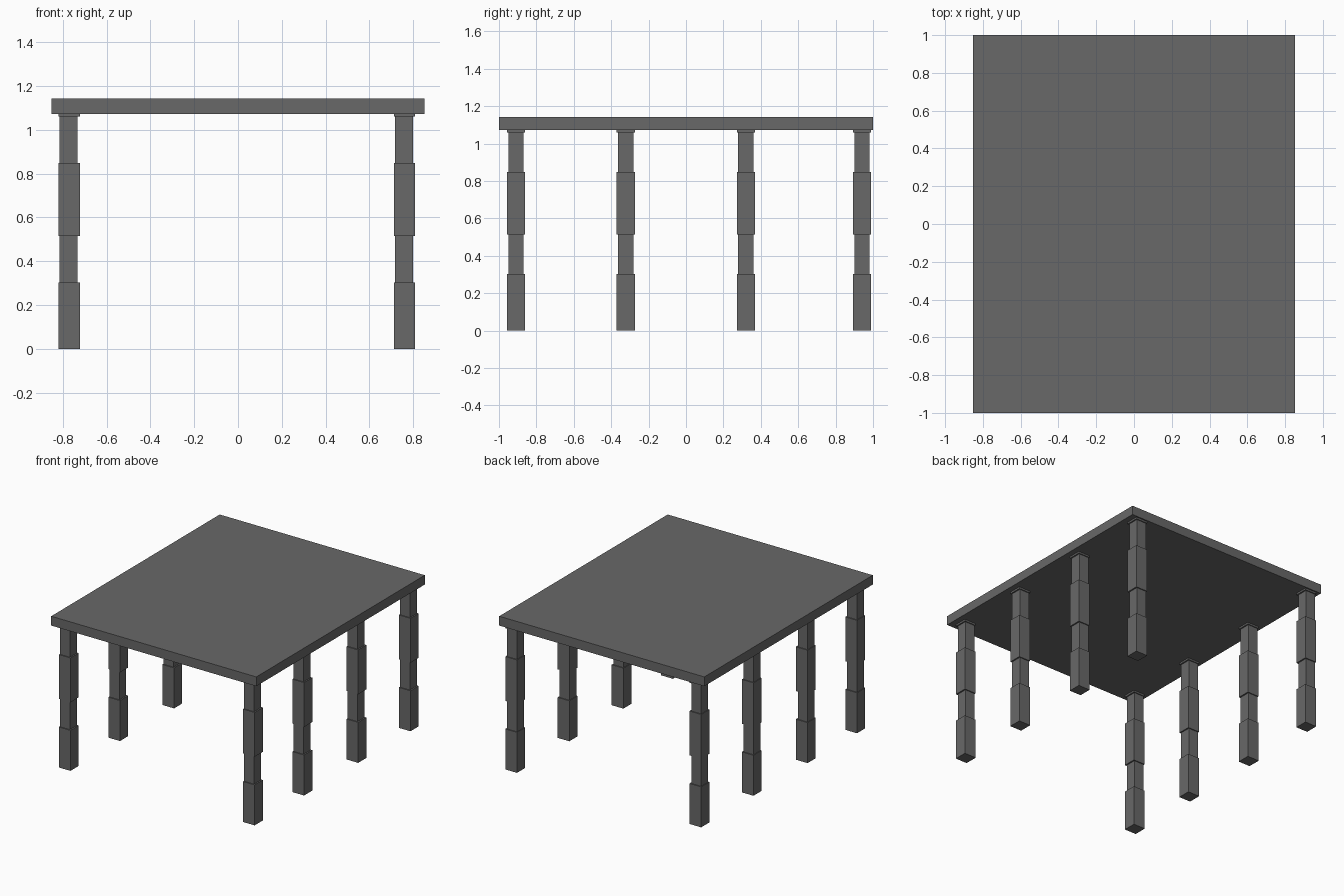
import bpy
import bmesh

if "Cube" in bpy.data.objects:
    bpy.data.objects.remove(bpy.data.objects["Cube"])

# single dark grey for the whole table
grey = bpy.data.materials.new("dark_grey")
grey.diffuse_color = (0.138, 0.138, 0.138, 1.0)
grey.use_nodes = True
grey.node_tree.nodes["Principled BSDF"].inputs["Base Color"].default_value = grey.diffuse_color


def finish(name, bm):
    bmesh.ops.recalc_face_normals(bm, faces=bm.faces)
    mesh = bpy.data.meshes.new(name)
    bm.to_mesh(mesh)
    bm.free()
    mesh.materials.append(grey)
    obj = bpy.data.objects.new(name, mesh)
    bpy.context.collection.objects.link(obj)
    return obj


def stepped_post(name, x, y, profile):
    """Square post lofted through (half width, height) rings, closed at both ends."""
    bm = bmesh.new()
    rings = []
    for h, z in profile:
        # narrow sections sit slightly off centre, towards -x
        dx = -0.003 if h < WIDE else 0.0
        rings.append([bm.verts.new((x + dx + sx * h, y + sy * h, z))
                      for sx, sy in ((-1, -1), (1, -1), (1, 1), (-1, 1))])
    for a, b in zip(rings, rings[1:]):
        for i in range(4):
            j = (i + 1) % 4
            bm.faces.new((a[i], a[j], b[j], b[i]))
    bm.faces.new(rings[0][::-1])
    bm.faces.new(rings[-1])
    return finish(name, bm)


WIDE, NARROW = 0.0485, 0.041
TOP_LOW, TOP_HIGH = 1.073, 1.143

# legs: alternating wide and narrow blocks with a thin cap plate under the top
LEG = [(WIDE, 0.0), (WIDE, 0.304), (NARROW, 0.304), (NARROW, 0.515),
       (WIDE, 0.515), (WIDE, 0.848), (NARROW, 0.848), (NARROW, 1.06),
       (WIDE, 1.06), (WIDE, TOP_LOW)]

for side, x in (("left", -0.77), ("right", 0.76)):
    for i, y in enumerate((-0.909, -0.322, 0.32, 0.941)):
        stepped_post(f"{side}_leg_{i + 1}", x, y, LEG)

# table top slab
bm = bmesh.new()
bmesh.ops.create_cube(bm, size=1.0)
for v in bm.verts:
    v.co.x *= 1.704
    v.co.y *= 2.0
    v.co.z = TOP_HIGH if v.co.z > 0 else TOP_LOW
finish("table_top", bm)
